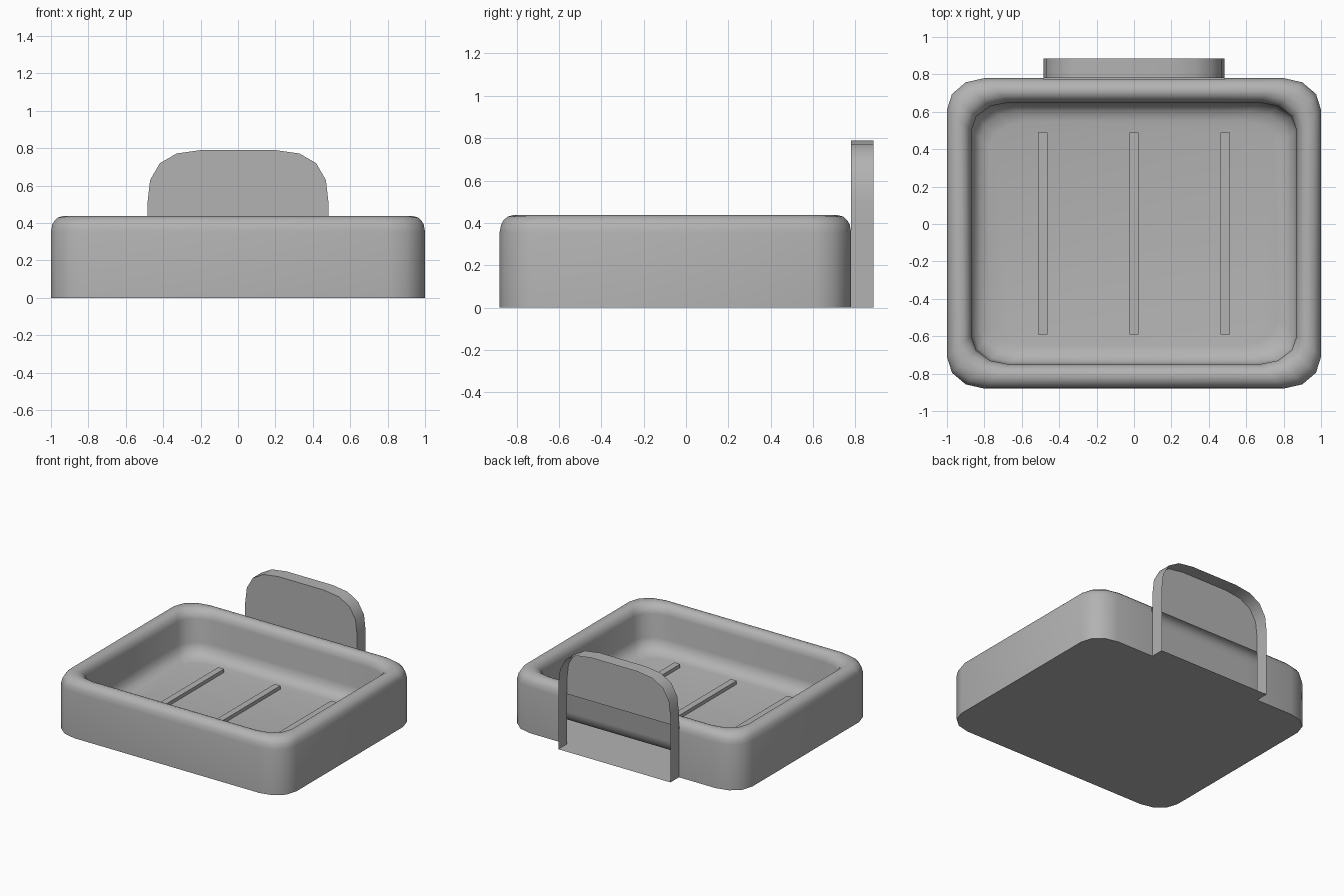
import bpy, bmesh
from math import sin, cos, pi

if "Cube" in bpy.data.objects:
    bpy.data.objects.remove(bpy.data.objects["Cube"])

HW = 0.485               # half width of the hanging tab
Y0, Y1, YB = -0.88, 0.78, 0.885

grey = bpy.data.materials.new("dark_grey")
grey.diffuse_color = (0.45, 0.45, 0.45, 1)
grey.use_nodes = True
grey.node_tree.nodes["Principled BSDF"].inputs["Base Color"].default_value = grey.diffuse_color


def finish(bm, name, smooth=True):
    me = bpy.data.meshes.new(name)
    bm.to_mesh(me)
    bm.free()
    me.materials.append(grey)
    ob = bpy.data.objects.new(name, me)
    bpy.context.collection.objects.link(ob)
    if smooth:
        bpy.ops.object.select_all(action='DESELECT')
        bpy.context.view_layer.objects.active = ob
        ob.select_set(True)
        bpy.ops.object.shade_smooth_by_angle(angle=0.7)
    return ob


def ring(bm, inset, z):
    # rounded rectangle, counter-clockwise, with two extra points on the back edge
    x, ya, yb = 1 - inset, Y0 + inset, Y1 - inset
    rx, ry = 0.2, 0.17 - 0.15 * inset
    pts = []
    for k, (sx, y, sy) in enumerate([(1, ya, -1), (1, yb, 1), (-1, yb, 1), (-1, ya, -1)]):
        for i in range(4):
            a = -pi / 2 + k * pi / 2 + i * pi / 6
            pts.append((sx * (x - rx) + rx * cos(a), y - sy * ry + ry * sin(a)))
        if k == 1:
            pts += [(HW, yb), (-HW, yb)]
    return [bm.verts.new((px, py, z)) for px, py in pts]


# tray shell: outer wall, rounded rim, inner wall, filleted floor
profile = [(0, 0), (0, 0.355), (0.007, 0.392), (0.018, 0.412), (0.038, 0.43),
           (0.068, 0.438), (0.096, 0.43), (0.12, 0.405), (0.13, 0.365), (0.13, 0.18),
           (0.143, 0.128), (0.178, 0.092), (0.23, 0.08)]
bm = bmesh.new()
rings = [ring(bm, *p) for p in profile]
n = len(rings[0])
for j, (a, b) in enumerate(zip(rings, rings[1:])):
    for i in range(n):
        if j < 2 and i == 8:      # opening behind the tab
            continue
        k = (i + 1) % n
        bm.faces.new((a[i], a[k], b[k], b[i]))
bm.faces.new(rings[0][::-1])
bm.faces.new(rings[-1])
finish(bm, "tray")

# hanging tab: open-backed arch with flange, front plate and bottom strip
half = [(HW, 0.392), (HW, 0.5), (0.47, 0.63), (0.418, 0.72), (0.328, 0.772), (0.2, 0.79)]
arch = half + [(-x, z) for x, z in reversed(half)]
bm = bmesh.new()
path = [(HW, 0)] + arch + [(-HW, 0)]
front = [bm.verts.new((x, Y1, z)) for x, z in path]
back = [bm.verts.new((x, YB, z)) for x, z in path]
for i in range(len(path) - 1):
    bm.faces.new((front[i], back[i], back[i + 1], front[i + 1]))
bm.faces.new(front[1:-1])
bm.faces.new((front[0], front[-1], back[-1], back[0]))
finish(bm, "hanging_tab")

# drainage ribs
for i, x in enumerate((-0.488, 0, 0.488)):
    bm = bmesh.new()
    bmesh.ops.create_cube(bm, size=1)
    for v in bm.verts:
        v.co = (x + v.co.x * 0.05, -0.05 + v.co.y * 1.08, 0.0945 + v.co.z * 0.027)
    finish(bm, f"rib_{i + 1}", smooth=False)
